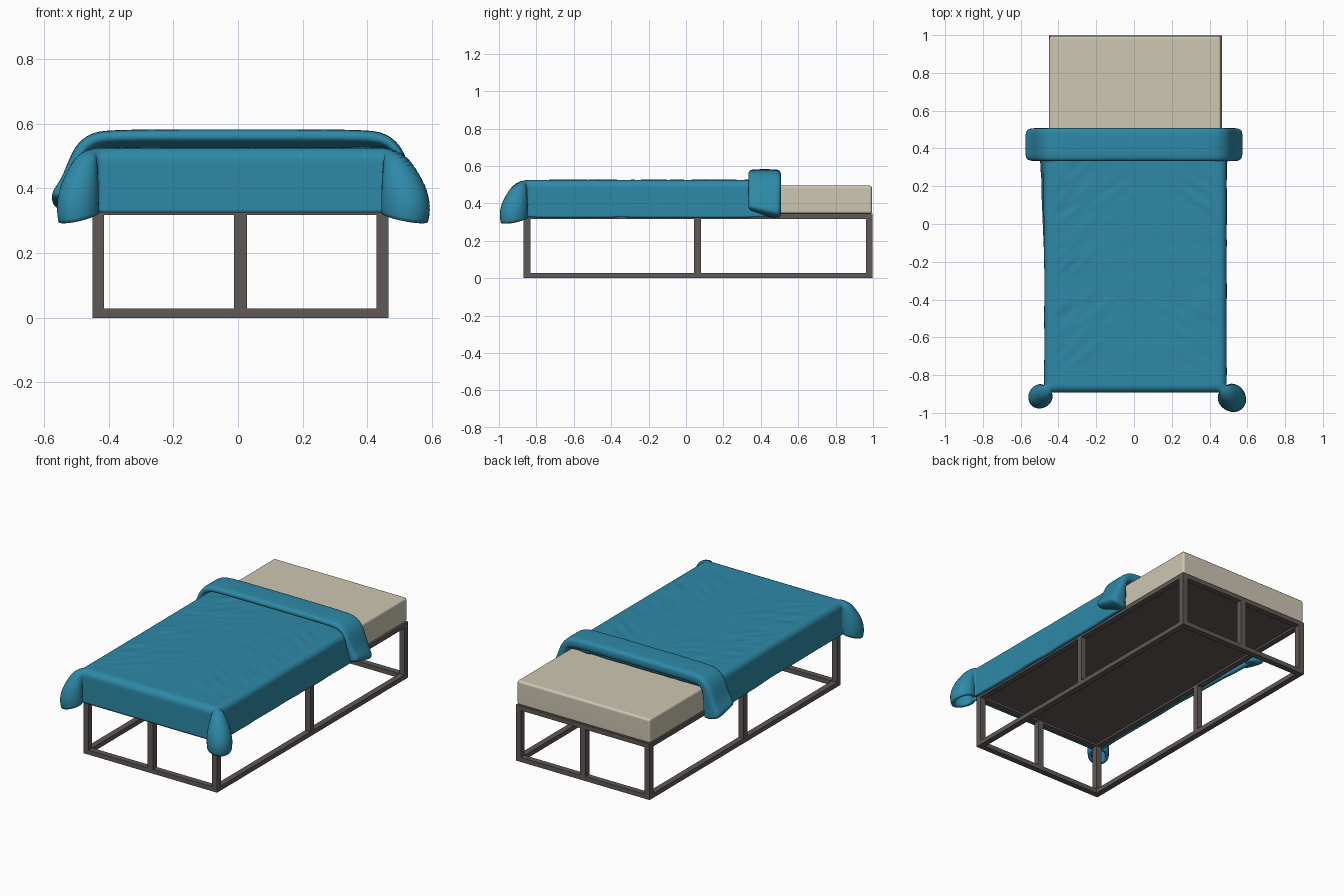
import bpy, bmesh, math
from mathutils import Vector, noise

if "Cube" in bpy.data.objects:
    bpy.data.objects.remove(bpy.data.objects["Cube"])


def material(name, rgb):
    m = bpy.data.materials.new(name)
    m.diffuse_color = (*rgb, 1)
    m.use_nodes = True
    m.node_tree.nodes["Principled BSDF"].inputs["Base Color"].default_value = m.diffuse_color
    return m


TEAL = material("teal_fabric", (0.027, 0.25, 0.39))
CREAM = material("cream_fabric", (0.62, 0.57, 0.45))
METAL = material("dark_metal", (0.115, 0.10, 0.094))


def finish(bm, name, mat, smooth=None):
    me = bpy.data.meshes.new(name)
    bm.to_mesh(me)
    bm.free()
    ob = bpy.data.objects.new(name, me)
    bpy.context.collection.objects.link(ob)
    me.materials.append(mat)
    if smooth:
        for p in me.polygons:
            p.use_smooth = True
    return ob


def box(name, mat, x0, x1, y0, y1, z0, z1):
    bm = bmesh.new()
    bmesh.ops.create_cube(bm, size=1)
    for v in bm.verts:
        v.co = ((x0 + x1) / 2 + v.co.x * (x1 - x0),
                (y0 + y1) / 2 + v.co.y * (y1 - y0),
                (z0 + z1) / 2 + v.co.z * (z1 - z0))
    return finish(bm, name, mat)


# Frame: posts, lower and upper rails
CX = 0.0075
X0, X1, Y0, Y1, T = -0.45, 0.465, -0.868, 0.998, 0.036
LOW, TOP = 0.028, 0.345
for side, x in (("left", X0), ("right", X1 - T)):
    for pos, y in (("front", Y0), ("middle", 0.043), ("back", Y1 - T)):
        box(f"{side}_{pos}_post", METAL, x, x + T, y, y + T, LOW, 0.318)
    for lev, z0, z1 in (("lower", 0, LOW), ("upper", 0.318, TOP)):
        box(f"{side}_{lev}_rail", METAL, x, x + T, Y0, Y1, z0, z1)
for end, y in (("front", Y0), ("back", Y1 - T)):
    box(f"{end}_centre_post", METAL, CX - 0.02, CX + 0.02, y, y + T, LOW, 0.318)
    for lev, z0, z1 in (("lower", 0, LOW), ("upper", 0.318, TOP)):
        box(f"{end}_{lev}_rail", METAL, X0 + T, X1 - T, y, y + T, z0, z1)

# Base board under the mattress
box("base_board", METAL, X0 + T, X1 - T, Y0 + T, Y1 - T, 0.33, 0.344)

# Mattress
mattress = box("mattress", CREAM, -0.449, 0.461, -0.862, 0.995, 0.345, 0.495)
bev = mattress.modifiers.new("rounding", "BEVEL")
bev.width, bev.segments = 0.014, 3
for p in mattress.data.polygons:
    p.use_smooth = True
mattress.modifiers.new("normals", "WEIGHTED_NORMAL")

# Blanket: a sheet draped over both sides and the foot, with corner ears
R, DROP, ZT = 0.038, 0.2, 0.525
ARC = R * math.pi / 2
H = ARC + DROP - R
HW, FOOT, HEAD = 0.4825 - R, -0.892 + R, 0.49


def hang(d):
    """Outward offset and drop for a cloth length d past the edge."""
    if d < ARC:
        return R * math.sin(d / R), R * (1 - math.cos(d / R))
    return R, R + d - ARC


def drape(u, v):
    a, b = max(0, abs(u) - HW), max(0, FOOT - v)
    sg = 1 if u > 0 else -1
    x, y = max(-HW, min(HW, u)), max(FOOT, v)
    d = max(a, b)
    o, dz = hang(d)
    t = d / H
    if a > 0 and b > 0:
        s = (a - b) / d
        phi = (1 - s) * math.pi / 4
        reach = (0.135 if sg > 0 else 0.112) * math.sin(t * math.pi * 0.6)
        along = reach * (1 + math.cos(math.pi * s)) / 2
        across = reach * 0.42 * math.sin(math.pi * s)
        x += sg * (o * math.cos(phi) + (along + across) * 0.707)
        y += -o * math.sin(phi) + (across - along) * 0.707
        dz += 0.033 * t * (1 + math.cos(math.pi * s)) / 2
    elif a > 0:
        flare = 0.02 * max(0, y + 0.2) * (2 if sg < 0 else 0.3)
        ripple = 0.004 * noise.noise(Vector((sg * 7, y * 7, 0)))
        x += sg * (o + (flare + ripple) * t)
        dz += 0.006 * t * noise.noise(Vector((sg * 3, y * 4, 2)))
    elif b > 0:
        y -= o
    z = ZT - dz
    # soft diagonal creases, stronger near the edges
    if d == 0:
        edge = (abs(x) / HW) ** 2
        n = noise.noise(Vector(((x + y * sg * -0.7) * 5, (y + x * sg * 0.8) * 22, sg * 4)))
        fade = min(1, (y - FOOT) * 8, (HW - abs(x)) * 14)
        z += fade * (0.002 + 0.007 * edge) * n
    return x + CX, y, z


def steps(lo, hi, n):
    return [lo + (hi - lo) * i / n for i in range(n + 1)]


over = steps(0, H, 20)[1:]
us = [-HW - d for d in reversed(over)] + steps(-HW, HW, 56) + [HW + d for d in over]
vs = [FOOT - d for d in reversed(over)] + steps(FOOT, HEAD, 84)
bm = bmesh.new()
grid = [[bm.verts.new(drape(u, v)) for v in vs] for u in us]
for i in range(len(us) - 1):
    for j in range(len(vs) - 1):
        bm.faces.new((grid[i][j], grid[i + 1][j], grid[i + 1][j + 1], grid[i][j + 1]))
blanket = finish(bm, "blanket", TEAL, True)
sol = blanket.modifiers.new("thickness", "SOLIDIFY")
sol.thickness, sol.offset = 0.02, -1

# Turned-down fold: section swept between an inner and an outer path
outer = [(0.25, .581), (0.40, .579), (0.455, .571), (0.502, .535),
         (0.528, .47), (0.55, .415), (0.578, .375), (0.566, .345)]
inner = [(0.25, .515), (0.40, .515), (0.44, .51), (0.462, .49),
         (0.466, .45), (0.466, .40), (0.468, .345), (0.475, .325)]
section = [(0.497, 0), (0.507, 0.3), (0.508, 0.75), (0.498, 1.0), (0.46, 1.03),
           (0.38, 1.03), (0.343, 1.0), (0.332, 0.75), (0.338, 0.45),
           (0.37, 0.36), (0.41, 0.25), (0.45, 0.0)]
path = [(-o[0], o[1], -i[0] + CX, i[1], k) for k, (o, i) in enumerate(zip(outer, inner))][::-1]
path += [(0, .581, CX, .515, 0)]
path += [(o[0], o[1], i[0] + CX, i[1], k) for k, (o, i) in enumerate(zip(outer, inner))]
bm = bmesh.new()
rings = []
for ox, oz, ix, iz, k in path:
    sag = max(0, k - 4) / 3
    rings.append([bm.verts.new((ix + (ox - ix) * f, y,
                                iz + (oz - iz) * f - sag * (y - 0.43) * 0.25))
                  for y, f in section])
n = len(section)
for r0, r1 in zip(rings, rings[1:]):
    for k in range(n):
        bm.faces.new((r0[k], r0[(k + 1) % n], r1[(k + 1) % n], r1[k]))
bm.faces.new(rings[0])
bm.faces.new(rings[-1][::-1])
bmesh.ops.recalc_face_normals(bm, faces=bm.faces[:])
fold = finish(bm, "blanket_fold", TEAL, True)
sub = fold.modifiers.new("smoothing", "SUBSURF")
sub.levels = sub.render_levels = 2
